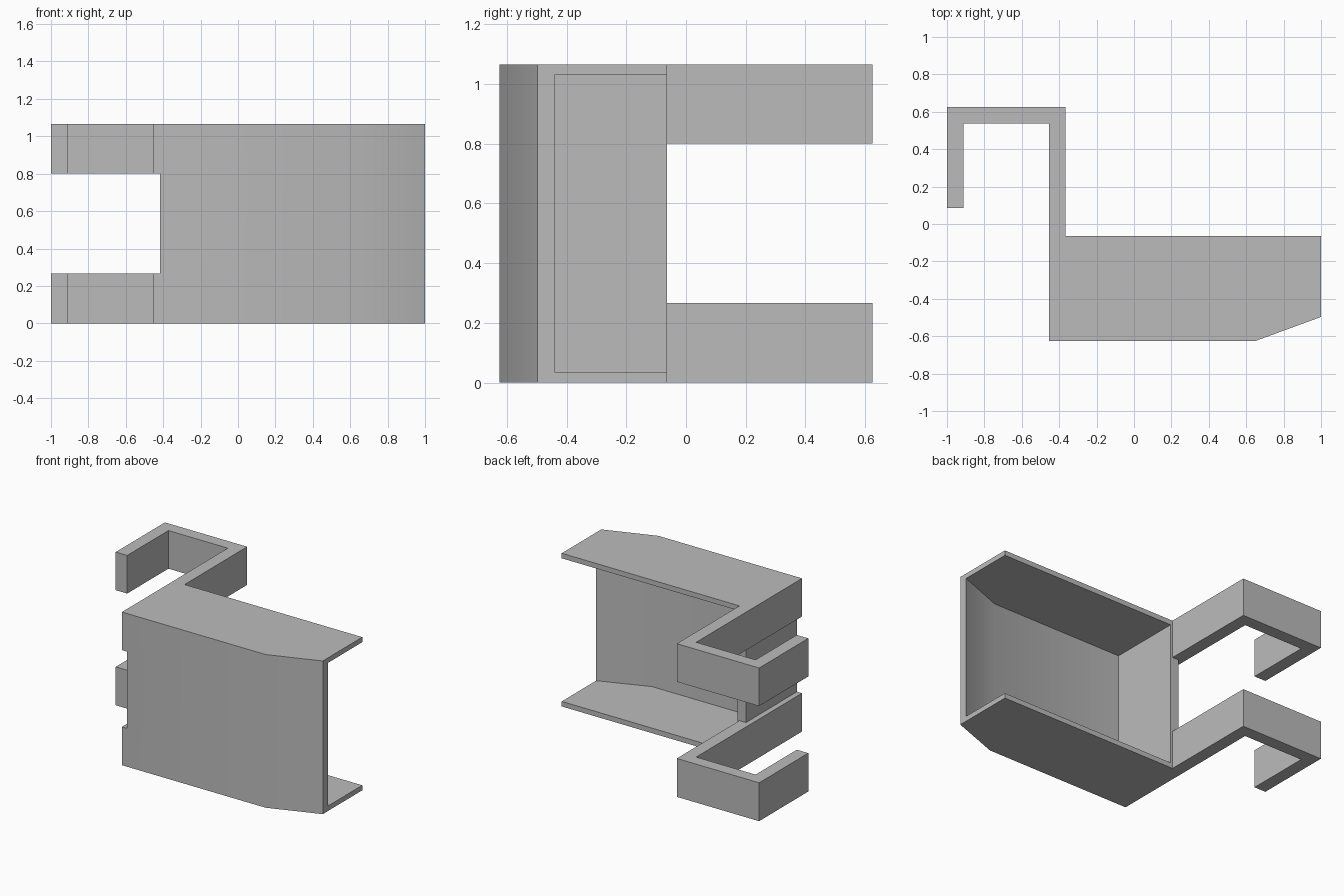
import bpy
import bmesh
from math import radians

cube = bpy.data.objects.get("Cube")
if cube:
    bpy.data.objects.remove(cube, do_unlink=True)

HEIGHT = 1.065
BACK = -0.063          # open back edge of the housing
ARM_LOW, ARM_HIGH = 0.267, 0.8

grey = bpy.data.materials.new("plain grey")
grey.use_nodes = True
colour = (0.5, 0.5, 0.5, 1)
grey.diffuse_color = colour
grey.node_tree.nodes["Principled BSDF"].inputs["Base Color"].default_value = colour


def prism(name, profile, z0, z1):
    """Extrude a plan profile between two heights."""
    bm = bmesh.new()
    base = bm.faces.new([bm.verts.new((x, y, z0)) for x, y in profile])
    top = bmesh.ops.extrude_face_region(bm, geom=[base])["geom"]
    verts = [v for v in top if isinstance(v, bmesh.types.BMVert)]
    bmesh.ops.translate(bm, verts=verts, vec=(0, 0, z1 - z0))
    bmesh.ops.recalc_face_normals(bm, faces=bm.faces)
    mesh = bpy.data.meshes.new(name)
    bm.to_mesh(mesh)
    bm.free()
    mesh.materials.append(grey)
    obj = bpy.data.objects.new(name, mesh)
    bpy.context.collection.objects.link(obj)
    return obj


def cut(target, cutter):
    """Subtract the cutter and discard it."""
    cutter.hide_render = True
    mod = target.modifiers.new("cut", 'BOOLEAN')
    mod.operation = 'DIFFERENCE'
    mod.solver = 'EXACT'
    mod.object = cutter
    bpy.context.view_layer.objects.active = target
    bpy.ops.object.modifier_apply(modifier=mod.name)
    bpy.data.objects.remove(cutter, do_unlink=True)


# Housing with a chamfered front and a hooked arm, as one plan outline
bracket = prism("hooked_housing", [
    (-0.455, -0.625), (0.65, -0.625), (1, -0.497), (1, BACK),
    (-0.367, BACK), (-0.367, 0.625), (-1, 0.625), (-1, 0.085),
    (-0.912, 0.085), (-0.912, 0.538), (-0.455, 0.538)], 0, HEIGHT)

# Hollow interior, open at the back and the left end
cut(bracket, prism("cavity_cutter", [
    (-0.352, -0.57), (0.66, -0.57), (1.2, -0.364), (1.2, 0.2),
    (-0.352, 0.2)], 0.035, HEIGHT - 0.035))

# Gap that splits the hook into two arms and notches the side wall
cut(bracket, prism("gap_cutter", [
    (-1.2, -1), (-0.417, -1), (-0.417, BACK), (-0.36, BACK),
    (-0.36, 1), (-1.2, 1)], ARM_LOW, ARM_HIGH))

# Soft shading across the shallow chamfer, sharp elsewhere
bpy.ops.object.select_all(action='DESELECT')
bracket.select_set(True)
bpy.context.view_layer.objects.active = bracket
bpy.ops.object.shade_smooth_by_angle(angle=radians(30))
